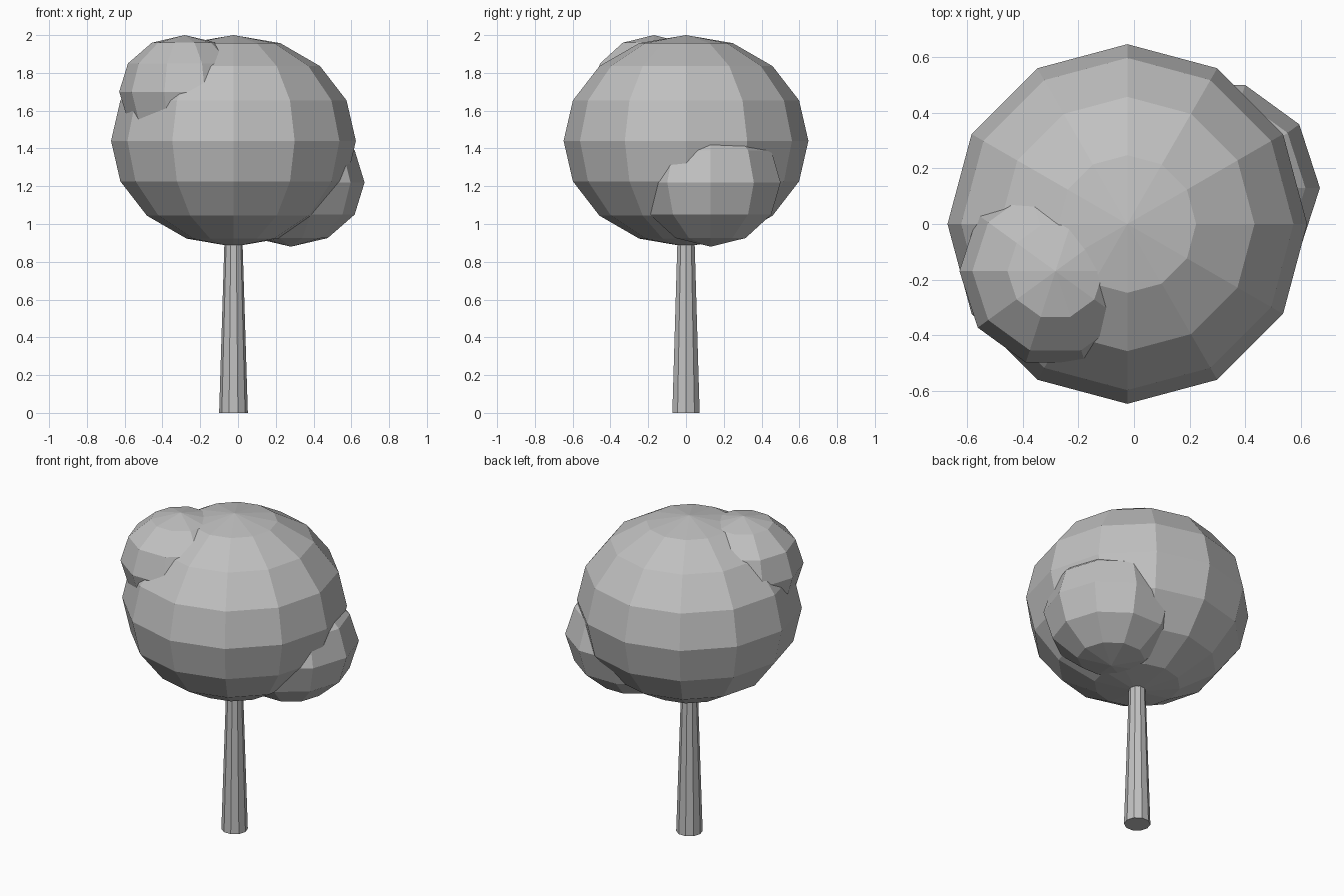
import bpy
import math

if "Cube" in bpy.data.objects:
    bpy.data.objects.remove(bpy.data.objects["Cube"])

grey = bpy.data.materials.new("plain grey")
grey.diffuse_color = (0.53, 0.53, 0.53, 1.0)
grey.use_nodes = True
grey.node_tree.nodes["Principled BSDF"].inputs["Base Color"].default_value = grey.diffuse_color


def lathe(name, centre, profile, sides):
    """Revolve (radius, z) points, bottom to top, round the z axis; zero radius makes a pole."""
    verts, rings, faces = [], [], []
    for r, z in profile:
        count = 1 if r < 1e-6 else sides
        rings.append([len(verts) + i for i in range(count)])
        for i in range(count):
            a = 2 * math.pi * i / sides
            verts.append((r * math.cos(a), r * math.sin(a), z))
    for low, high in zip(rings, rings[1:]):
        for i in range(sides):
            j = (i + 1) % sides
            if len(low) == 1:
                faces.append((low[0], high[j], high[i]))
            elif len(high) == 1:
                faces.append((low[i], low[j], high[0]))
            else:
                faces.append((low[i], low[j], high[j], high[i]))
    # flat end caps
    if len(rings[0]) > 1:
        faces.append(tuple(reversed(rings[0])))
    if len(rings[-1]) > 1:
        faces.append(tuple(rings[-1]))
    mesh = bpy.data.meshes.new(name)
    mesh.from_pydata(verts, [], faces)
    mesh.materials.append(grey)
    obj = bpy.data.objects.new(name, mesh)
    obj.location = centre
    bpy.context.collection.objects.link(obj)
    return obj


def blob(name, centre, radius, height, sides, rings):
    """Low-poly squashed ball."""
    profile = []
    for k in range(rings + 1):
        a = math.pi * k / rings
        profile.append((radius * math.sin(a), -height * math.cos(a)))
    return lathe(name, centre, profile, sides)


# Tapered trunk, running up into the crown
lathe("trunk", (-0.024, 0, 0), [(0.076, 0), (0.045, 1.0)], 10)

# Crown and its two side clumps
blob("main_foliage", (-0.024, 0, 1.44), 0.648, 0.56, 12, 8)
blob("upper_foliage", (-0.283, -0.17, 1.70), 0.346, 0.30, 10, 6)
blob("lower_foliage", (0.28, 0.13, 1.22), 0.39, 0.34, 10, 6)
